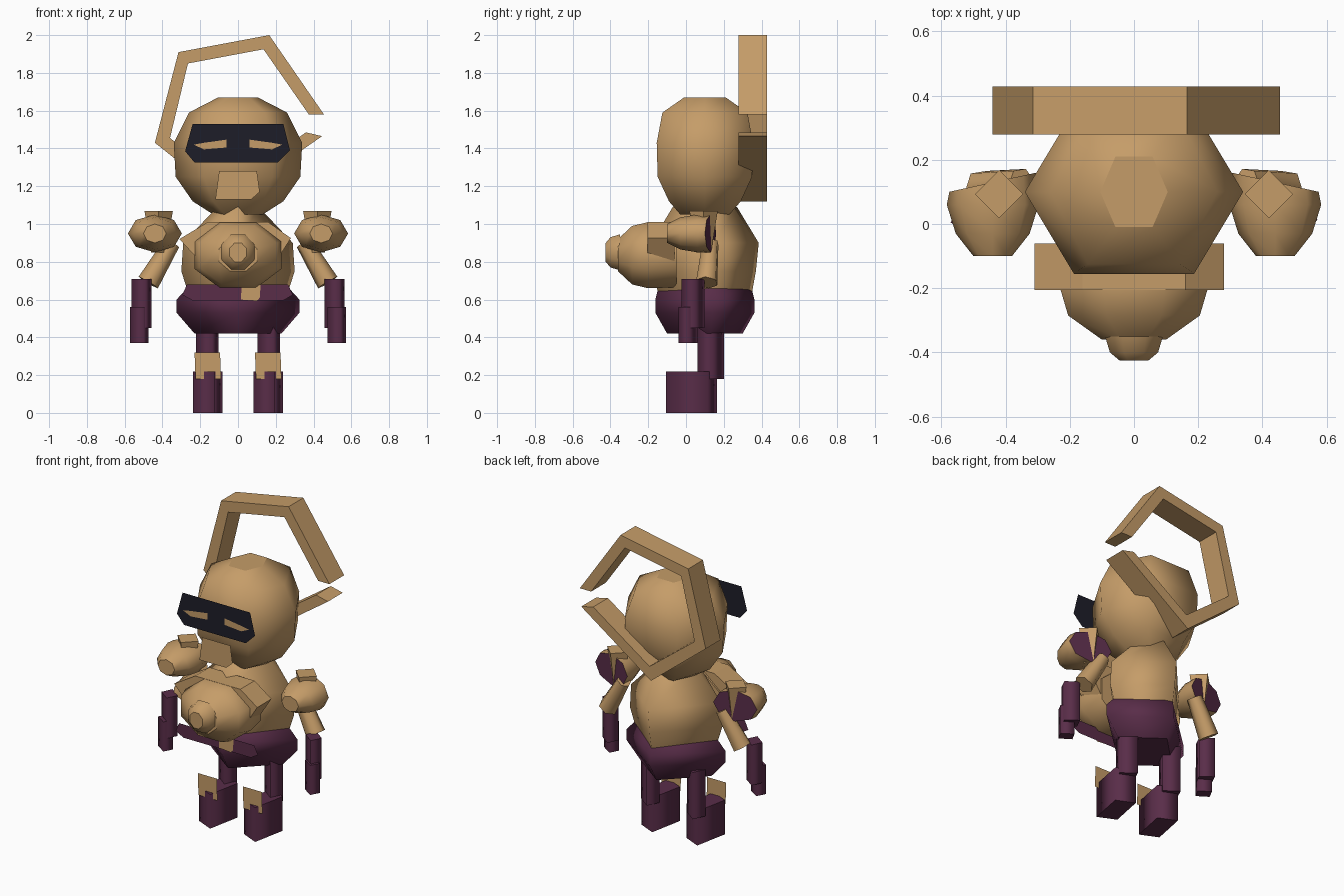
import bpy, bmesh, math
from mathutils import Vector

cube = bpy.data.objects.get("Cube")
if cube:
    bpy.data.objects.remove(cube, do_unlink=True)


def material(name, rgb):
    m = bpy.data.materials.new(name)
    m.use_nodes = True
    m.diffuse_color = (*rgb, 1)
    bsdf = next(n for n in m.node_tree.nodes if n.type == 'BSDF_PRINCIPLED')
    bsdf.inputs["Base Color"].default_value = (*rgb, 1)
    return m


TAN = material("tan", (0.56, 0.335, 0.14))
PURPLE = material("plum", (0.1, 0.026, 0.066))
DARK = material("dark_navy", (0.0125, 0.0125, 0.022))


def finish(name, bm, mat, smooth=None):
    mesh = bpy.data.meshes.new(name)
    bm.to_mesh(mesh)
    bm.free()
    mesh.materials.append(mat)
    ob = bpy.data.objects.new(name, mesh)
    bpy.context.collection.objects.link(ob)
    if smooth:
        bpy.ops.object.select_all(action='DESELECT')
        ob.select_set(True)
        bpy.context.view_layer.objects.active = ob
        bpy.ops.object.shade_smooth_by_angle(angle=math.radians(smooth))
    return ob


def skin(name, loops, mat, smooth=None):
    """Join equal-length point loops into a closed solid with crisp end caps."""
    bm = bmesh.new()
    rows = [[bm.verts.new(p) for p in loop] for loop in loops]
    n = len(rows[0])
    for a, b in zip(rows, rows[1:]):
        for i in range(n):
            j = (i + 1) % n
            bm.faces.new((a[i], a[j], b[j], b[i]))
    for row in (rows[0], rows[-1]):
        for e in bm.faces.new(row).edges:
            e.smooth = False
    bmesh.ops.recalc_face_normals(bm, faces=bm.faces)
    return finish(name, bm, mat, smooth)


def block(name, pts, y0, y1, mat):
    """Front outline (x, z) pushed from y0 to y1."""
    return skin(name, [[(x, y, z) for x, z in pts] for y in (y0, y1)], mat)


def plate(name, pts, y, mat):
    """Single flat face towards the front."""
    bm = bmesh.new()
    face = bm.faces.new([bm.verts.new((x, y, z)) for x, z in pts])
    face.normal_update()
    if face.normal.y > 0:
        face.normal_flip()
    return finish(name, bm, mat)


def polygon(sides, turn=0):
    """Regular section scaled to fill a unit box."""
    pts = [(math.cos(turn + math.tau * i / sides), math.sin(turn + math.tau * i / sides))
           for i in range(sides)]
    mx, my = max(p[0] for p in pts), max(p[1] for p in pts)
    return [(u / mx, v / my) for u, v in pts]


def diamond(side, front):
    """Four-sided section, slightly turned."""
    return [(-1, -side), (front, -1), (1, side), (-front, 1)]


def loft(name, rings, centre, section, mat, axis='Z', smooth=62):
    """Rings of (position, half width, half depth) stacked along an axis."""
    loops = []
    for t, rx, ry in rings:
        ring = [(centre[0] + rx * u, centre[1] + ry * v) for u, v in section]
        loops.append([(a, b, t) if axis == 'Z' else (a, t, b) for a, b in ring])
    return skin(name, loops, mat, smooth)


def post(name, cx, cy, hx, hy, z0, z1, section):
    return loft(name, [(z0, hx, hy), (z1, hx, hy)], (cx, cy), section, PURPLE, smooth=120)


# Head, torso and hips
OCTAGON = polygon(8, math.pi / 8)
HEX = [(u * 1.1 if abs(u) < .9 else u, v) for u, v in polygon(6)]
loft("head", [(1.05, .13, .13), (1.12, .24, .19), (1.25, .33, .25), (1.43, .34, .255),
              (1.59, .26, .225), (1.67, .105, .11)], (0, .1), HEX, TAN)
TRUNK = diamond(.15, 0)
loft("torso", [(.64, .265, .25), (.75, .3, .27), (.9, .29, .285), (1.09, .11, .17)],
     (0, .1), TRUNK, TAN, smooth=120)
loft("hips", [(.42, .23, .2), (.53, .325, .262), (.6, .325, .262), (.66, .27, .247)],
     (0, .1), TRUNK, PURPLE, smooth=120)

# Face plates float just ahead of the head
FACE = -.22
plate("visor", [(-.24, 1.53), (.24, 1.53), (.275, 1.39), (.21, 1.325), (-.23, 1.325),
                (-.28, 1.385)], FACE, DARK)
plate("mouth_plate", [(-.1, 1.28), (.1, 1.28), (.115, 1.17), (.07, 1.13), (-.12, 1.13)],
      FACE, TAN)
for s, side in ((1, "left"), (-1, "right")):
    plate(side + "_eye", [(s * .06, 1.447), (s * .06, 1.405), (s * .18, 1.395), (s * .235, 1.42),
                          (s * .18, 1.43)], FACE - .004, TAN)

# Belt and buckle
plate("belt", [(-.27, .68), (.265, .68), (.29, .625), (.24, .595), (-.24, .595), (-.295, .625)],
      -.212, PURPLE)
plate("buckle", [(.02, .68), (.12, .68), (.115, .61), (.1, .592), (.015, .6)], -.216, TAN)

# Open hoop behind the head
outer = [(.455, 1.58), (.165, 2), (-.315, 1.91), (-.44, 1.43), (-.05, 1.12), (.445, 1.465)]
inner = [(.375, 1.58), (.135, 1.925), (-.265, 1.85), (-.36, 1.455), (-.04, 1.21), (.36, 1.485)]
block("back_hoop", outer + inner[::-1], .278, .428, TAN)

# Chest block, round belly and nozzle
block("chest_block", [(-.31, .92), (-.16, 1.01), (.16, 1.01), (.28, .925), (.2, .8),
                      (.13, .71), (-.13, .71), (-.2, .8)], -.205, -.06, TAN)
loft("belly", [(-.36, .1, .085), (-.285, .205, .155), (-.2, .23, .175), (-.05, .2, .17)],
     (0, .835), OCTAGON, TAN, 'Y')
loft("belly_nozzle", [(-.425, .045, .05), (-.4, .075, .08), (-.35, .09, .095)],
     (0, .85), OCTAGON, TAN, 'Y')

LIMB, BOOT = diamond(.1, .4), diamond(.62, .45)
for s, side in ((1, "left"), (-1, "right")):
    # Domed shoulder with a flat plum back, tilted outwards
    pad = loft(side + "_shoulder", [(-.1, .06, .05), (-.03, .115, .085), (.06, .143, .1),
                                    (.13, .135, .1)], (s * .44, .95), polygon(8), TAN, 'Y')
    pad.data.materials.append(PURPLE)
    for v in pad.data.vertices:
        if v.co.y > .1:
            v.co.y += .22 * (.44 - abs(v.co.x))
    for f in pad.data.polygons:
        if f.normal.y > .9:
            f.material_index = 1
    loft(side + "_shoulder_peg", [(.85, .04, .04), (1.07, .075, .075)],
         (s * .42, .093), polygon(4), TAN, smooth=None)

    # Upper arm slanting outwards
    bm = bmesh.new()
    a, b = Vector((s * .35, .13, .9)), Vector((s * .475, .11, .69))
    bmesh.ops.create_cone(bm, cap_ends=True, segments=6, radius1=.045, radius2=.06,
                          depth=(b - a).length)
    bmesh.ops.rotate(bm, verts=bm.verts,
                     matrix=(b - a).to_track_quat('Z', 'Y').to_matrix())
    bmesh.ops.translate(bm, verts=bm.verts, vec=(a + b) / 2)
    finish(side + "_upper_arm", bm, TAN, 62)

    # Forearm, hand, leg and boot
    post(side + "_forearm", s * .512, .037, .053, .06, .45, .71, LIMB)
    post(side + "_hand", s * .522, .01, .049, .05, .37, .56, LIMB)
    post(side + "_leg", s * .163, .13, .06, .07, .18, .48, LIMB)
    post(side + "_boot", s * .16, .03, .078, .135, 0, .22, BOOT)
    plate(side + "_shin_plate", [(s * .16 + x, z) for x, z in
                                 ((-.07, .32), (.065, .32), (.07, .18), (-.065, .18))],
          -.08, TAN)
